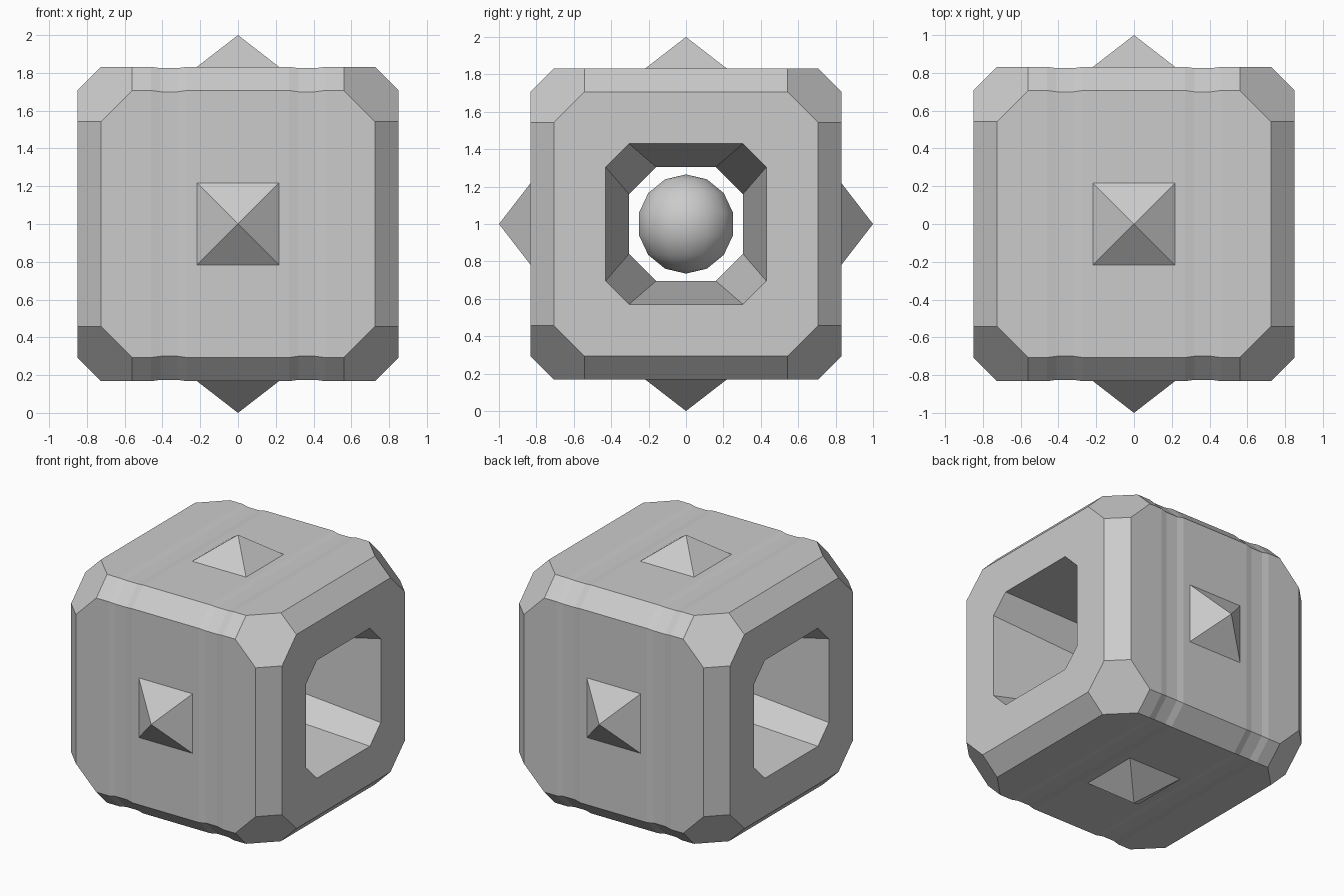
import bpy, bmesh
from mathutils import Matrix
from math import pi

if "Cube" in bpy.data.objects:
    bpy.data.objects.remove(bpy.data.objects["Cube"])

CENTRE = Matrix.Translation((0, 0, 1))


def add_object(name, bm):
    bmesh.ops.recalc_face_normals(bm, faces=bm.faces)
    mesh = bpy.data.meshes.new(name)
    bm.to_mesh(mesh)
    bm.free()
    obj = bpy.data.objects.new(name, mesh)
    bpy.context.collection.objects.link(obj)
    return obj


def octagon(bm, x, h, i):
    # chamfered square: half size h, flat sides reaching to i
    pts = [(h, -i), (h, i), (i, h), (-i, h), (-h, i), (-h, -i), (-i, -h), (i, -h)]
    return [bm.verts.new((x, y, z)) for y, z in pts]


# Block: closed loft along x, outside skin then back through the waisted hole
half = [(0.27, 0.832, 0.707), (0.32, 0.825, 0.7), (0.41, 0.825, 0.7), (0.46, 0.832, 0.707),
        (0.56, 0.832, 0.707), (0.725, 0.832, 0.542), (0.85, 0.707, 0.542)]
stations = [(-x, h, i) for x, h, i in reversed(half)] + half
stations += [(0.85, 0.43, 0.305), (0, 0.305, 0.16), (-0.85, 0.43, 0.305)]
bm = bmesh.new()
rings = [octagon(bm, *s) for s in stations]
for k, a in enumerate(rings):
    b = rings[(k + 1) % len(rings)]
    for j in range(8):
        n = (j + 1) % 8
        bm.faces.new((a[j], a[n], b[n], b[j]))
block = add_object("chamfered_block", bm)
block.matrix_world = CENTRE

# Pyramid studs on top, back, bottom and front
for k, side in enumerate(("top", "front", "bottom", "back")):
    bm = bmesh.new()
    bmesh.ops.create_cone(bm, cap_ends=True, segments=4, radius1=0.23 * 2 ** 0.5, radius2=0,
                          depth=0.178, matrix=Matrix.Translation((0, 0, 0.911)) @ Matrix.Rotation(pi / 4, 4, 'Z'))
    bmesh.ops.remove_doubles(bm, verts=bm.verts, dist=1e-5)
    stud = add_object("pyramid_stud_" + side, bm)
    stud.matrix_world = CENTRE @ Matrix.Rotation(k * pi / 2, 4, 'X')

# Ball floating in the middle of the hole
bm = bmesh.new()
bmesh.ops.create_uvsphere(bm, u_segments=14, v_segments=7, radius=0.265,
                          matrix=Matrix.Rotation(pi / 2, 4, 'Z'))
for f in bm.faces:
    f.smooth = True
ball = add_object("core_ball", bm)
ball.matrix_world = CENTRE
